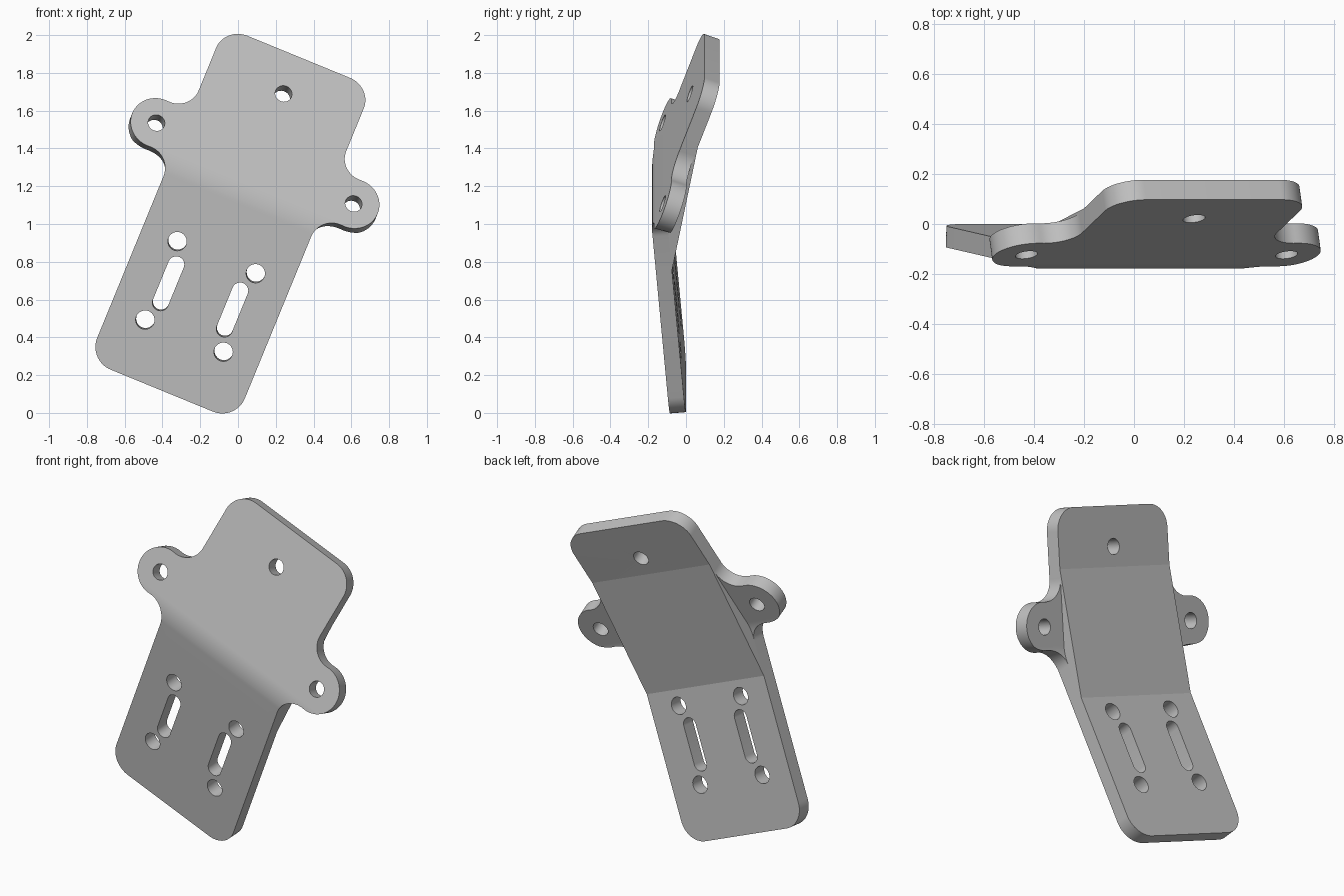
import bpy, bmesh
from math import sin, cos, tan, pi, radians, sqrt, atan2
from mathutils import Vector

cube = bpy.data.objects.get("Cube")
if cube:
    bpy.data.objects.remove(cube)

# Overall dimensions
ROLL = radians(22.3)                      # sideways lean of the whole bracket
LOW, HIGH = radians(-5), radians(20)      # slopes of the two plates
BEND_U, BEND_Y, BEND_R = 1.0925, -0.184, 0.3
THICK = 0.085
MID_V, HALF_W = -0.418, 0.4225
TAB_V, TAB_R, FILLET, CORNER = 0.564, 0.138, 0.12, 0.13

HALF_ARC = BEND_R * (HIGH - LOW) / 2
TANGENT = BEND_R * tan((HIGH - LOW) / 2)


def along(u):
    """Distance along the folded plate for a height u on its front."""
    return (u - BEND_U) / cos(LOW if u < BEND_U else HIGH)


def fold(s, depth):
    """Profile point (u, y) at distance s, depth behind the front face."""
    corner = Vector((BEND_U, BEND_Y))
    angle = LOW + (min(max(s, -HALF_ARC), HALF_ARC) + HALF_ARC) / BEND_R
    run = Vector((cos(angle), sin(angle)))
    normal = Vector((-run.y, run.x))
    if s < -HALF_ARC:
        p = corner - run * (TANGENT - HALF_ARC - s)
    elif s > HALF_ARC:
        p = corner + run * (TANGENT - HALF_ARC + s)
    else:
        start = corner - Vector((cos(LOW), sin(LOW))) * TANGENT
        centre = start + Vector((-sin(LOW), cos(LOW))) * BEND_R
        p = centre - normal * BEND_R
    return p + normal * depth


def place(v, u, y):
    v += MID_V
    return Vector((u * sin(ROLL) + v * cos(ROLL), y, u * cos(ROLL) - v * sin(ROLL)))


def arc(v, s, r, a0, a1, n=16):
    return [(v + r * cos(a0 + (a1 - a0) * i / n), s + r * sin(a0 + (a1 - a0) * i / n))
            for i in range(n + 1)]


def slot(v, s0, s1, r):
    """Round hole, or a slot when s0 and s1 differ."""
    pts = arc(v, s1, r, 0, pi) + arc(v, s0, r, pi, 2 * pi)
    return pts if s1 > s0 else pts[:16] + pts[17:-1]


def finish(bm, name, mat):
    bmesh.ops.recalc_face_normals(bm, faces=bm.faces)
    mesh = bpy.data.meshes.new(name)
    bm.to_mesh(mesh)
    bm.free()
    mesh.materials.append(mat)
    obj = bpy.data.objects.new(name, mesh)
    bpy.context.collection.objects.link(obj)
    bpy.ops.object.select_all(action='DESELECT')
    obj.select_set(True)
    bpy.context.view_layer.objects.active = obj
    bpy.ops.object.shade_smooth_by_angle(angle=radians(20))
    return obj


grey = bpy.data.materials.new("plain_grey")
grey.use_nodes = True
grey.diffuse_color = (0.53, 0.53, 0.53, 1)
grey.node_tree.nodes["Principled BSDF"].inputs["Base Color"].default_value = grey.diffuse_color

# Plate outline: half of it, then mirrored
bottom, top, tab = along(-0.043), along(1.865), along(1.256)
rise = sqrt((FILLET + TAB_R) ** 2 - (TAB_V - HALF_W - FILLET) ** 2)
turn = atan2(rise, TAB_V - HALF_W - FILLET)
half = arc(HALF_W - CORNER, bottom + CORNER, CORNER, -pi / 2, 0)
half += arc(HALF_W + FILLET, tab - rise, FILLET, pi, turn)
half += arc(TAB_V, tab, TAB_R, turn - pi, pi - turn, 32)[1:-1]
half += arc(HALF_W + FILLET, tab + rise, FILLET, -turn, -pi)
half += arc(HALF_W - CORNER, top - CORNER, CORNER, 0, pi / 2)
loops = [half + [(-v, s) for v, s in reversed(half)]]

# Holes and slots
loops.append(slot(0, along(1.654), along(1.654), 0.045))
for side in (-1, 1):
    loops.append(slot(side * TAB_V, tab, tab, 0.045))
    for u in (0.27, 0.719):
        loops.append(slot(side * 0.224, along(u), along(u), 0.05))
    loops.append(slot(side * 0.183, along(0.385), along(0.604), 0.043))

# Flat sheet, cut across the bend, thickened and folded
bm = bmesh.new()
for pts in loops:
    verts = [bm.verts.new((v, s, 0)) for v, s in pts]
    for a, b in zip(verts, verts[1:] + verts[:1]):
        bm.edges.new((a, b))
bmesh.ops.triangle_fill(bm, use_beauty=True, use_dissolve=False, edges=bm.edges[:])
STEPS = 12
cuts = [-HALF_ARC + 2 * HALF_ARC * i / STEPS for i in range(STEPS + 1)]
for s in [along(0.81)] + cuts + [along(1.5)]:
    bmesh.ops.bisect_plane(bm, geom=bm.verts[:] + bm.edges[:] + bm.faces[:],
                           plane_co=(0, s, 0), plane_no=(0, 1, 0), dist=1e-5)
back = bmesh.ops.extrude_face_region(bm, geom=bm.faces[:], use_keep_orig=True)["geom"]
for item in back:
    if isinstance(item, bmesh.types.BMVert):
        item.co.z = THICK
for vert in bm.verts:
    v, s, depth = vert.co
    vert.co = place(v, *fold(s, depth))
finish(bm, "folded_plate", grey)

# Stiffening wedge filling the inside of the bend
profile = [fold(s, THICK) for s in [along(0.81)] + cuts + [0.486]]
bm = bmesh.new()
ends = [[bm.verts.new(place(v, *p)) for p in profile] for v in (-HALF_W, HALF_W)]
for end in ends:
    bm.faces.new(end)
for i in range(len(profile)):
    bm.faces.new((ends[0][i - 1], ends[0][i], ends[1][i], ends[1][i - 1]))
finish(bm, "bend_wedge", grey)
